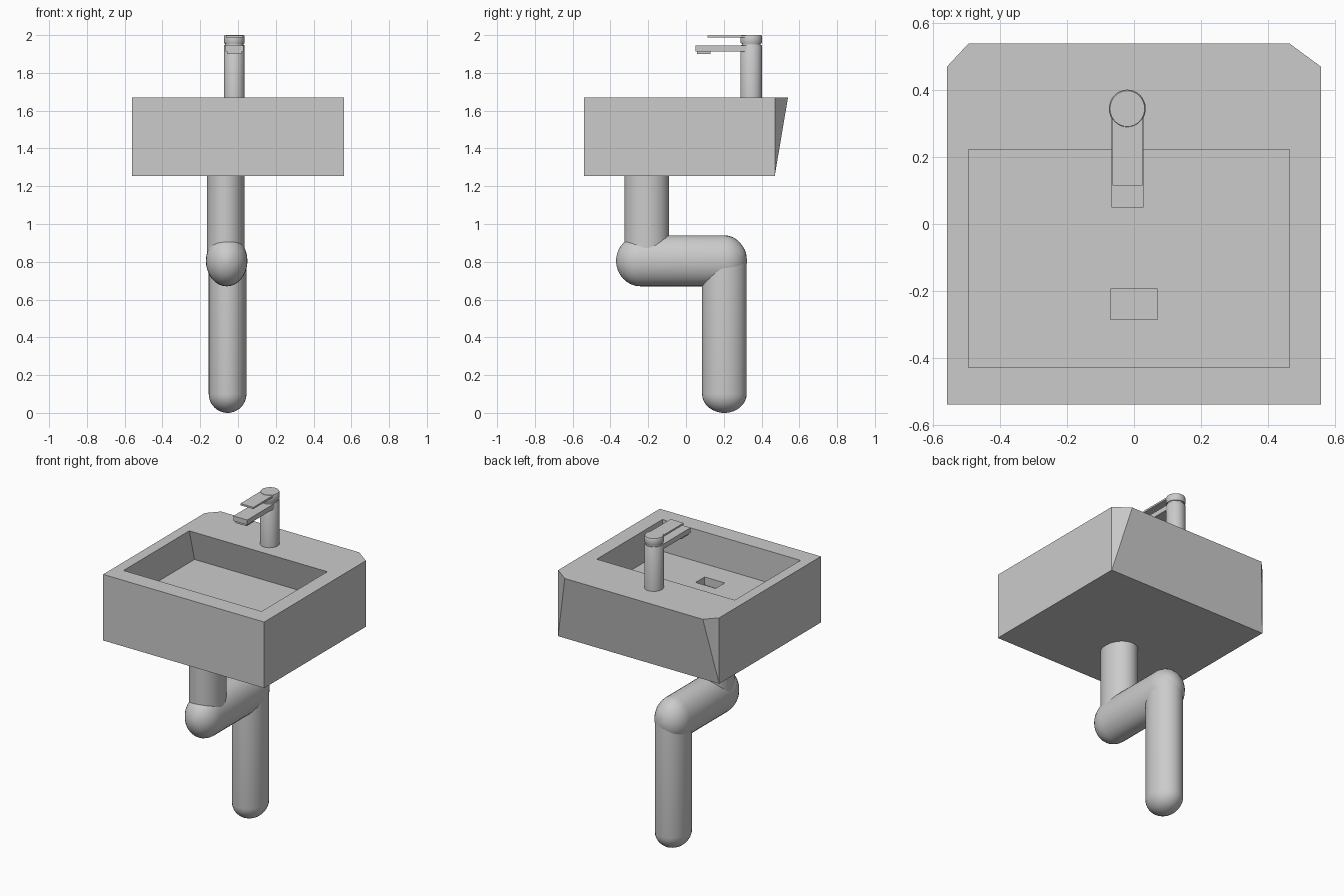
import bpy, bmesh, math
from mathutils import Matrix

if "Cube" in bpy.data.objects:
    bpy.data.objects.remove(bpy.data.objects["Cube"])


def finish(name, bm, smooth=False):
    bmesh.ops.recalc_face_normals(bm, faces=bm.faces[:])
    mesh = bpy.data.meshes.new(name)
    bm.to_mesh(mesh)
    bm.free()
    ob = bpy.data.objects.new(name, mesh)
    bpy.context.collection.objects.link(ob)
    bpy.ops.object.select_all(action='DESELECT')
    bpy.context.view_layer.objects.active = ob
    ob.select_set(True)
    if smooth:
        bpy.ops.object.shade_smooth_by_angle(angle=math.radians(35))
    return ob


def hull(name, points):
    """Flat-faced convex solid through the given points."""
    bm = bmesh.new()
    for p in points:
        bm.verts.new(p)
    bmesh.ops.convex_hull(bm, input=bm.verts[:])
    bmesh.ops.dissolve_limit(bm, angle_limit=0.01, verts=bm.verts[:], edges=bm.edges[:])
    return finish(name, bm)


def box(name, x0, x1, y0, y1, z0, z1):
    return hull(name, [(x, y, z) for x in (x0, x1) for y in (y0, y1) for z in (z0, z1)])


def lathe(name, profile, rx, ry, matrix, sides=32):
    """Elliptical turned solid from (radius factor, height) pairs."""
    bm = bmesh.new()
    rings = []
    for r, h in profile:
        rings.append([bm.verts.new((rx * r * math.cos(2 * math.pi * i / sides),
                                    ry * r * math.sin(2 * math.pi * i / sides), h))
                      for i in range(sides)])
    for a, b in zip(rings, rings[1:]):
        for i in range(sides):
            j = (i + 1) % sides
            bm.faces.new((a[i], a[j], b[j], b[i]))
    bm.faces.new(rings[0])
    bm.faces.new(rings[-1])
    bm.transform(matrix)
    return finish(name, bm, True)


def domed(h0, h1, d0, d1, steps=8):
    """Tube profile from h0 to h1 with rounded ends d0 and d1 deep."""
    angles = [math.pi / 2 * i / steps for i in range(steps)]
    low = [(math.cos(a), h0 + d0 - d0 * math.sin(a)) for a in reversed(angles)]
    high = [(math.cos(a), h1 - d1 + d1 * math.sin(a)) for a in angles]
    return [(0.08, h0)] + low + high + [(0.08, h1)]


# Basin block: rectangular base, back leaning out to a chamfered top edge
basin = hull("basin", [(x, y, z) for x in (-0.56, 0.56) for y in (-0.54, 0.47)
                       for z in (1.255, 1.67)] + [(-0.495, 0.54, 1.67), (0.465, 0.54, 1.67)])

# Bowl (undercut at the back) and drain recess
bowl = hull("bowl_cutter", [(x, y, z) for x in (-0.495, 0.465) for y, z in
                            ((-0.43, 1.47), (0.275, 1.47), (-0.43, 1.67), (0.215, 1.67),
                             (-0.43, 1.70), (0.215, 1.70))])
drain = box("drain_cutter", -0.07, 0.07, -0.285, -0.195, 1.42, 1.5)
for cutter in (bowl, drain):
    mod = basin.modifiers.new("cut", 'BOOLEAN')
    mod.operation = 'DIFFERENCE'
    mod.solver = 'EXACT'
    mod.object = cutter
    cutter.hide_render = True
    bpy.context.view_layer.objects.active = basin
    bpy.ops.object.modifier_apply(modifier=mod.name)
    bpy.data.objects.remove(cutter)

# Drain pipes
T = Matrix.Translation
lathe("drain_pipe_upper", [(1, 0.80), (1, 1.26)], 0.10, 0.118, T((-0.065, -0.208, 0)))
lathe("drain_pipe_middle", domed(-0.37, 0.322, 0.13, 0.12), 0.11, 0.135,
      T((-0.06, 0, 0.805)) @ Matrix.Rotation(-math.pi / 2, 4, 'X'))
lathe("drain_pipe_lower", domed(0.0, 0.93, 0.10, 0.11), 0.10, 0.118, T((-0.055, 0.203, 0)))

# Tap body with neck groove and cap
lathe("tap_body", [(1, 1.66), (1, 1.943), (0.96, 1.947), (0.87, 1.947), (0.87, 1.956),
                   (0.96, 1.956), (1, 1.961), (1, 1.994), (0.94, 2.0)],
      0.055, 0.057, T((-0.02, 0.345, 0)))

# Spout, outlet and lever
box("tap_spout", -0.067, 0.029, 0.05, 0.33, 1.913, 1.944)
box("tap_outlet", -0.058, 0.02, 0.057, 0.13, 1.90, 1.914)
box("tap_lever", -0.064, 0.026, 0.115, 0.34, 1.987, 1.998)
